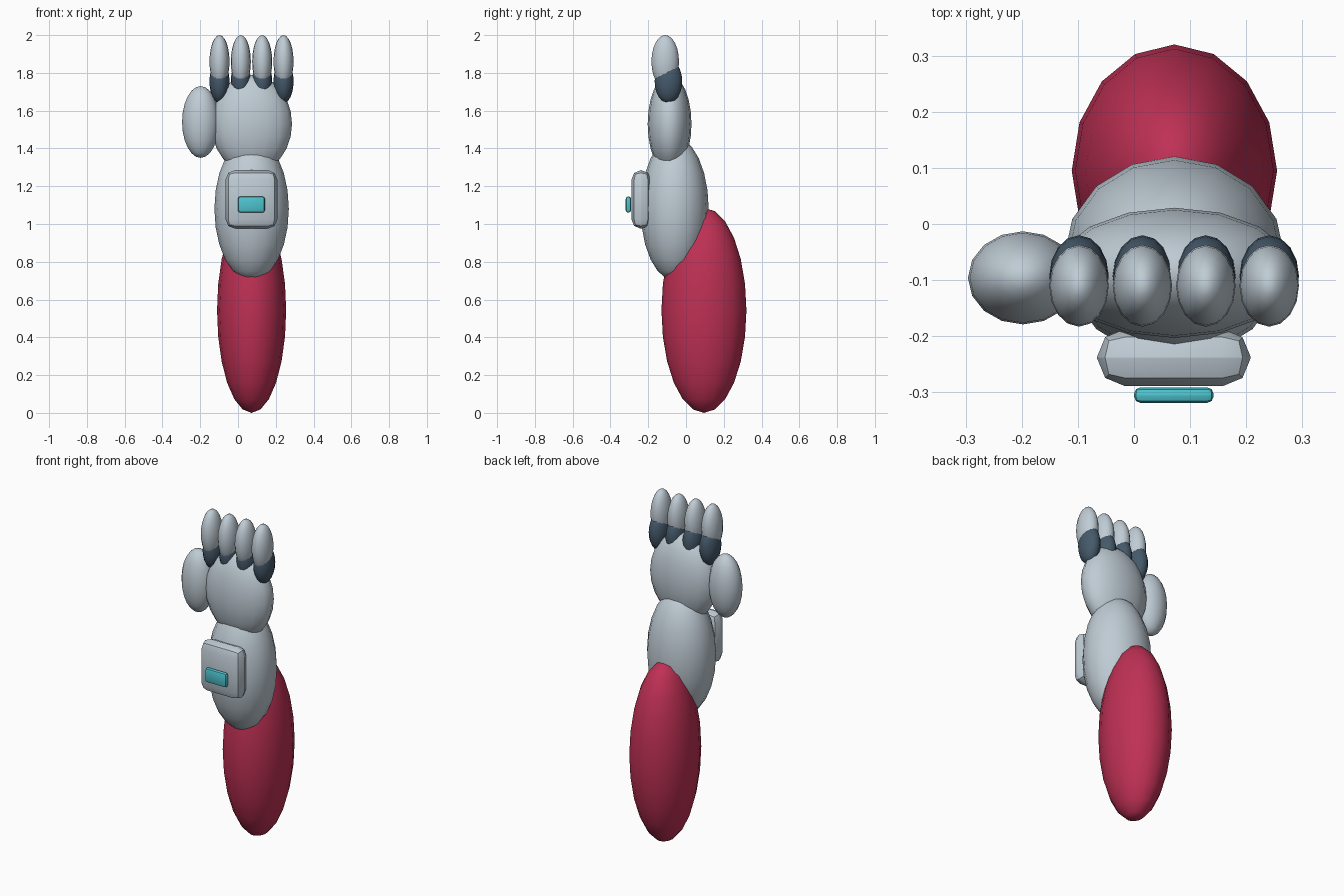
import bpy
import math

if "Cube" in bpy.data.objects:
    bpy.data.objects.remove(bpy.data.objects["Cube"])


def material(name, rgb):
    m = bpy.data.materials.new(name)
    m.diffuse_color = (*rgb, 1)
    m.use_nodes = True
    m.node_tree.nodes["Principled BSDF"].inputs["Base Color"].default_value = m.diffuse_color
    return m


grey = material("light grey", (0.52, 0.60, 0.66))
red = material("crimson", (0.52, 0.03, 0.09))
dark = material("slate blue", (0.06, 0.10, 0.145))
cyan = material("turquoise", (0.075, 0.55, 0.62))


def ellipsoid(name, centre, radii, mat):
    bpy.ops.mesh.primitive_uv_sphere_add(segments=16, ring_count=12, location=centre)
    ob = bpy.context.object
    ob.name = name
    ob.scale = radii
    bpy.ops.object.transform_apply(location=False, rotation=False, scale=True)
    bpy.ops.object.shade_smooth()
    ob.data.materials.append(mat)


def rounded_box(name, centre, size, bevel, mat):
    bpy.ops.mesh.primitive_cube_add(size=1, location=centre)
    ob = bpy.context.object
    ob.name = name
    ob.scale = size
    bpy.ops.object.transform_apply(location=False, rotation=False, scale=True)
    ob.data.materials.append(mat)
    mod = ob.modifiers.new("rounding", 'BEVEL')
    mod.width = bevel
    mod.segments = 2
    bpy.ops.object.modifier_apply(modifier=mod.name)
    bpy.ops.object.shade_smooth_by_angle(angle=math.radians(30))


# Arm and hand masses
ellipsoid("upper_arm", (0.072, 0.095, 0.543), (0.183, 0.225, 0.543), red)
ellipsoid("forearm", (0.072, -0.06, 1.08), (0.197, 0.18, 0.38), grey)
ellipsoid("palm", (0.072, -0.087, 1.53), (0.214, 0.116, 0.26), grey)
ellipsoid("thumb", (-0.198, -0.096, 1.54), (0.098, 0.083, 0.19), grey)

# Four fingers, each with a knuckle at its base
for i in range(4):
    x = -0.098 + i * 0.113
    ellipsoid(f"finger_{i + 1}", (x, -0.11, 1.86), (0.053, 0.073, 0.14), grey)
    ellipsoid(f"knuckle_{i + 1}", (x, -0.093, 1.755), (0.053, 0.073, 0.115), dark)

# Wrist device with its screen
rounded_box("wrist_panel", (0.071, -0.238, 1.13), (0.274, 0.102, 0.31), 0.05, grey)
rounded_box("wrist_screen", (0.071, -0.305, 1.103), (0.142, 0.028, 0.085), 0.012, cyan)
